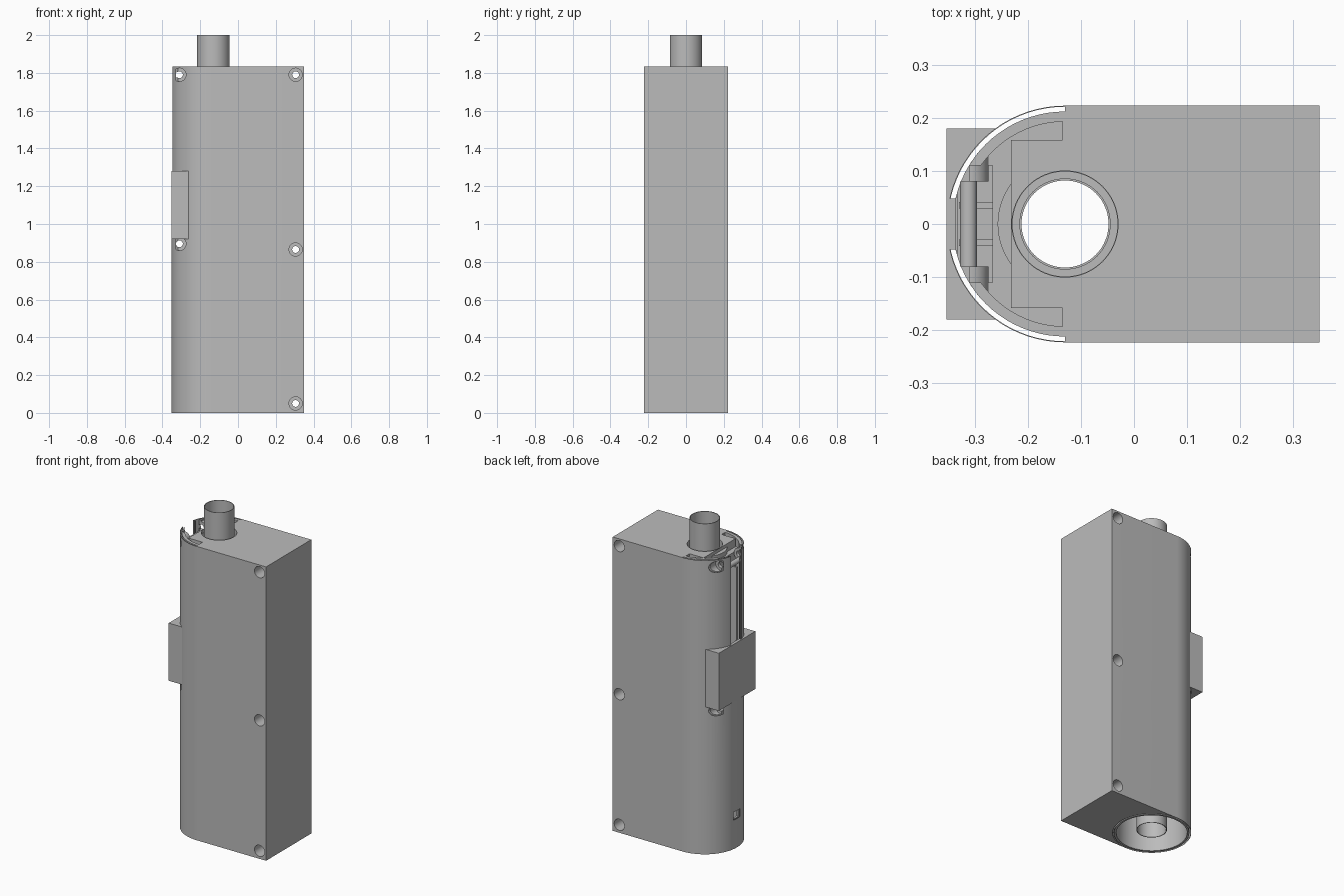
import bpy, bmesh, math
from mathutils import Matrix

cube = bpy.data.objects.get("Cube")
if cube:
    bpy.data.objects.remove(cube, do_unlink=True)

grey = bpy.data.materials.new("plain grey")
grey.use_nodes = True
grey.diffuse_color = (0.5, 0.5, 0.5, 1)
grey.node_tree.nodes["Principled BSDF"].inputs["Base Color"].default_value = (0.5, 0.5, 0.5, 1)

CX, R, HALF, TOP = -0.13, 0.223, 0.223, 1.835   # round end centre, radius, half depth, body top
FLAT = -0.135                                   # where the round end meets the flat sides


def make(name, bm):
    bmesh.ops.recalc_face_normals(bm, faces=bm.faces)
    mesh = bpy.data.meshes.new(name)
    bm.to_mesh(mesh)
    bm.free()
    mesh.materials.append(grey)
    ob = bpy.data.objects.new(name, mesh)
    bpy.context.collection.objects.link(ob)
    return ob


def prism(name, pts, z0, z1):
    bm = bmesh.new()
    face = bm.faces.new([bm.verts.new((x, y, z0)) for x, y in pts])
    ext = bmesh.ops.extrude_face_region(bm, geom=[face])
    verts = [v for v in ext["geom"] if isinstance(v, bmesh.types.BMVert)]
    bmesh.ops.translate(bm, verts=verts, vec=(0, 0, z1 - z0))
    return make(name, bm)


def box(name, x0, x1, y0, y1, z0, z1):
    return prism(name, [(x0, y0), (x1, y0), (x1, y1), (x0, y1)], z0, z1)


def arc(r, a0=90, a1=270, n=40):
    angles = [math.radians(a0 + (a1 - a0) * i / n) for i in range(n + 1)]
    return [(CX + r * math.cos(a), r * math.sin(a)) for a in angles]


def disc(name, r, z0, z1):
    return prism(name, arc(r, 0, 360, 64)[:-1], z0, z1)


def rod(name, x, z, r, y0, y1):
    bm = bmesh.new()
    place = Matrix.Translation((x, (y0 + y1) / 2, z)) @ Matrix.Rotation(math.pi / 2, 4, "X")
    bmesh.ops.create_cone(bm, cap_ends=True, segments=32, radius1=r, radius2=r,
                          depth=y1 - y0, matrix=place)
    return make(name, bm)


def combine(target, tool, operation="DIFFERENCE", keep=False):
    mod = target.modifiers.new("cut", "BOOLEAN")
    mod.operation, mod.object, mod.solver = operation, tool, "EXACT"
    bpy.context.view_layer.objects.active = target
    bpy.ops.object.modifier_apply(modifier=mod.name)
    if not keep:
        bpy.data.objects.remove(tool, do_unlink=True)


def ring(name, r_out, r_in, z0, z1):
    ob = disc(name, r_out, z0, z1)
    combine(ob, disc("core", r_in, z0 - 0.1, z1 + 0.1))
    return ob


# Main housing with one rounded end
housing = prism("housing", [(0.35, -HALF), (0.35, HALF)] + arc(R), 0, TOP)

# Narrow gap between the thin outer skin and the inner wall
combine(housing, prism("skin_gap", arc(0.221) + arc(0.212)[::-1], -0.1, TOP + 0.1))
combine(housing, ring("bottom_groove", 0.220, 0.213, -0.1, 0.03))

# Open chamber below, and recess around the pipe on top
combine(housing, disc("chamber", 0.2, -0.1, 0.8))
combine(housing, disc("pipe_recess", 0.1, TOP - 0.05, TOP + 0.1))
combine(housing, disc("pipe_bore", 0.083, -0.1, TOP + 0.2))

# Stepped pocket between the top plate and the curved rim
notch = [(FLAT, -0.158), (-0.232, -0.158), (-0.232, 0.158), (FLAT, 0.158)]
pocket = [p for p in arc(0.193) if p[0] < FLAT]
pocket = [(FLAT, 0.193)] + pocket + [(FLAT, -0.193)] + notch
combine(housing, prism("pocket", pocket, TOP - 0.05, TOP + 0.1))

# Channel for the sliding parts, with its slot through the skin
combine(housing, box("channel_back", -0.31, -0.267, -0.11, 0.11, 1.2, TOP + 0.12))
combine(housing, box("channel_front", -0.333, -0.3, -0.08, 0.08, 1.19, TOP + 0.13))
combine(housing, box("skin_slot", -0.4, -0.32, -0.05, 0.05, 1.21, TOP + 0.14))

# Small window low on the rounded end
combine(housing, box("window", -0.4, -0.32, -0.03, 0.03, 0.18, 0.23))

# Bosses behind the upper screw holes of the rounded end
bosses = []
for side, y0, y1 in (("left", 0.08, 0.16), ("right", -0.16, -0.08)):
    boss = rod("screw_boss_" + side, -0.31, 1.79, 0.036, y0, y1)
    combine(boss, disc("limit", 0.212, 1.6, 2), "INTERSECT")
    bosses.append(boss)

# Sunken screw holes right through the housing
for x, z, seat in ((0.305, 1.79, 0.14), (0.305, 0.865, 0.14), (0.305, 0.05, 0.14),
                   (-0.31, 1.79, 0.1), (-0.31, 0.895, 0.1)):
    tools = [rod("screw_hole", x, z, 0.018, -0.3, 0.3),
             rod("screw_seat", x, z, 0.035, seat, 0.31),
             rod("screw_seat", x, z, 0.035, -0.31, -seat)]
    for tool in tools:
        combine(housing, tool, keep=True)
        if x < 0 and z > 1:
            for boss in bosses:
                combine(boss, tool, keep=True)
        bpy.data.objects.remove(tool, do_unlink=True)

# Thin open pipe running through the housing
pipe = ring("pipe", 0.086, 0.082, 0.02, 2.0)

# Collar around the pipe, showing beside the top plate
collar = ring("pipe_collar", 0.127, 0.099, TOP - 0.06, TOP - 0.02)

# Side block wrapped against the rounded end
block = box("side_block", -0.353, -0.258, -0.18, 0.18, 0.92, 1.28)
combine(block, disc("block_hollow", 0.2225, 0.8, 1.4))
slider = box("slider_tab", -0.353, -0.335, -0.048, 0.048, 0.95, 1.28)

# Cross pin and two upright guide ribs in the channel
pin = rod("cross_pin", -0.312, 1.755, 0.016, -0.08, 0.08)
ribs = [box("guide_rib_" + side, -0.33, -0.267, y - 0.006, y + 0.006, 1.2, 1.73)
        for side, y in (("left", 0.035), ("right", -0.035))]

# Smooth the curved walls and keep the edges sharp
parts = [housing, pipe, collar, block, slider, pin] + ribs + bosses
bpy.ops.object.select_all(action="DESELECT")
for part in parts:
    part.select_set(True)
bpy.context.view_layer.objects.active = housing
bpy.ops.object.shade_smooth_by_angle(angle=math.radians(30))
